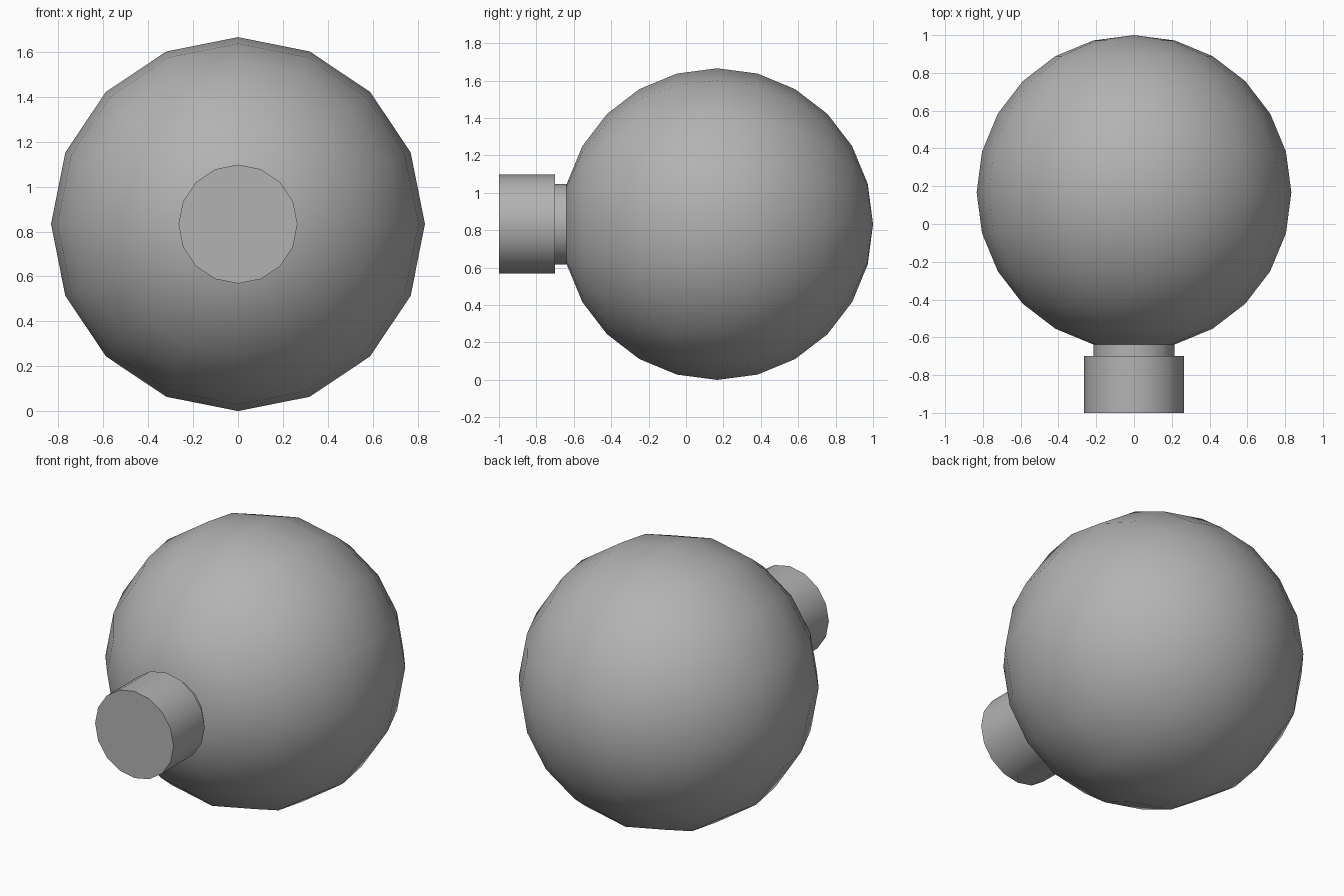
import bpy, bmesh, math

if "Cube" in bpy.data.objects:
    bpy.data.objects.remove(bpy.data.objects["Cube"])

R = 0.833          # globe radius; also the height of the axis
SIDES = 16

grey = bpy.data.materials.new("grey")
grey.diffuse_color = (0.45, 0.45, 0.45, 1)
grey.use_nodes = True
grey.node_tree.nodes["Principled BSDF"].inputs["Base Color"].default_value = grey.diffuse_color


def lathe(name, profile):
    """Spin (radius, y) points around the horizontal y axis at height R."""
    bm = bmesh.new()
    rings = []
    for r, y in profile:
        if r < 1e-5:
            rings.append([bm.verts.new((0, y, R))] * SIDES)
        else:
            rings.append([bm.verts.new((r * math.sin(a), y, R + r * math.cos(a)))
                          for a in (2 * math.pi * i / SIDES for i in range(SIDES))])
    for a, b in zip(rings, rings[1:]):
        for i in range(SIDES):
            j = (i + 1) % SIDES
            bm.faces.new(list(dict.fromkeys((a[i], a[j], b[j], b[i]))))
    # Close open ends with flat discs
    for ring in (rings[0], rings[-1]):
        if ring[0] is not ring[1]:
            bm.faces.new(ring)
    bmesh.ops.recalc_face_normals(bm, faces=bm.faces)
    mesh = bpy.data.meshes.new(name)
    bm.to_mesh(mesh)
    bm.free()
    mesh.materials.append(grey)
    obj = bpy.data.objects.new(name, mesh)
    bpy.context.collection.objects.link(obj)
    bpy.ops.object.select_all(action='DESELECT')
    obj.select_set(True)
    bpy.context.view_layer.objects.active = obj
    bpy.ops.object.shade_smooth_by_angle(angle=math.radians(35))
    return obj


# Globe: twelve 15-degree bands, with the front band cut off for the neck
globe = []
for k in range(1, 13):
    t = math.radians(15 * k)
    globe.append((R * math.sin(t), 1 - R - R * math.cos(t)))
lathe("globe", globe)

# Narrow neck and wider end cap
mouth_r, mouth_y = globe[0]
lathe("neck", [(mouth_r, -0.70), (mouth_r, mouth_y)])
lathe("end_cap", [(0.265, -1.0), (0.265, -0.70)])
